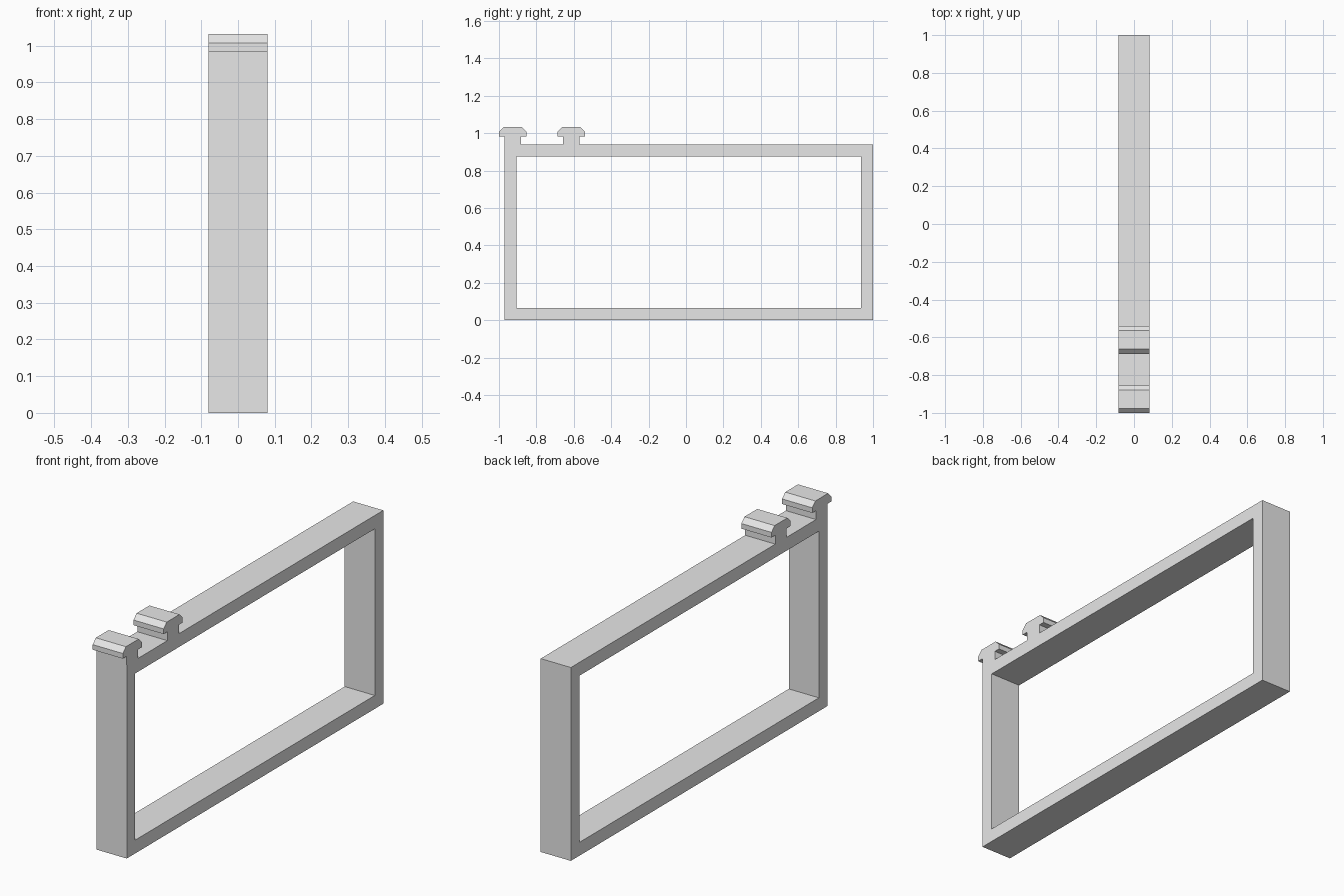
import bpy
import bmesh

cube = bpy.data.objects.get("Cube")
if cube:
    bpy.data.objects.remove(cube, do_unlink=True)

HALF_WIDTH = 0.081
BAR = 0.065
FRONT, BACK, TOP = -0.97, 1.0, 0.94

grey = bpy.data.materials.new("light grey")
grey.use_nodes = True
grey.diffuse_color = (0.8, 0.8, 0.8, 1)
grey.node_tree.nodes["Principled BSDF"].inputs["Base Color"].default_value = (0.8, 0.8, 0.8, 1)


def finish(bm, name):
    bmesh.ops.recalc_face_normals(bm, faces=bm.faces)
    mesh = bpy.data.meshes.new(name)
    bm.to_mesh(mesh)
    bm.free()
    mesh.materials.append(grey)
    obj = bpy.data.objects.new(name, mesh)
    bpy.context.collection.objects.link(obj)
    return obj


# Rectangular frame: two loops bridged on both sides, inside and outside
def rectangle(bm, x, inset):
    y0, y1, z0, z1 = FRONT + inset, BACK - inset, inset, TOP - inset
    return [bm.verts.new((x, y, z)) for y, z in ((y0, z0), (y1, z0), (y1, z1), (y0, z1))]


bm = bmesh.new()
loops = [rectangle(bm, x, inset) for x, inset in
         ((-HALF_WIDTH, 0), (HALF_WIDTH, 0), (HALF_WIDTH, BAR), (-HALF_WIDTH, BAR))]
for i, a in enumerate(loops):
    b = loops[(i + 1) % 4]
    for j in range(4):
        k = (j + 1) % 4
        bm.faces.new((a[j], a[k], b[k], b[j]))
finish(bm, "rectangular_frame")


# T-shaped lug: mirrored half profile, extruded across the width
def lug(name, centre):
    half = [(0.044, TOP), (0.044, 0.983), (0.073, 0.983), (0.073, 1.008), (0.049, 1.032)]
    outline = half + [(-y, z) for y, z in reversed(half)]
    bm = bmesh.new()
    face = bm.faces.new([bm.verts.new((-HALF_WIDTH, centre + y, z)) for y, z in outline])
    side = bmesh.ops.extrude_face_region(bm, geom=[face])
    verts = [v for v in side["geom"] if isinstance(v, bmesh.types.BMVert)]
    bmesh.ops.translate(bm, verts=verts, vec=(2 * HALF_WIDTH, 0, 0))
    finish(bm, name)


lug("front_lug", -0.927)
lug("rear_lug", -0.614)
